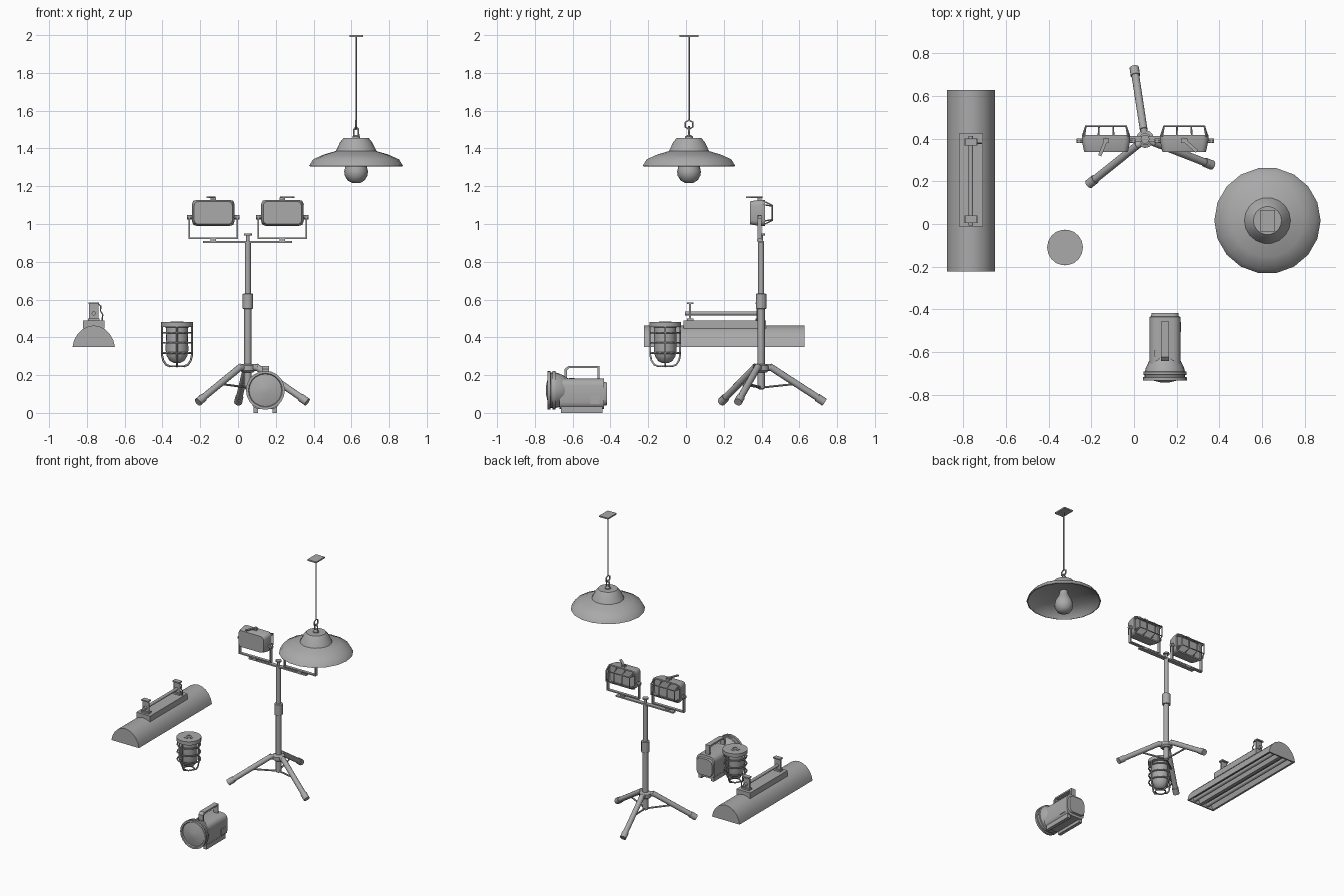
import bpy, bmesh
from math import sin, cos, pi, radians
from mathutils import Vector, Matrix

ALONG_Y = Matrix.Rotation(-pi / 2, 4, 'X')      # local z -> +y
GREY = bpy.data.materials.new("mid_grey")
GREY.diffuse_color = (0.4, 0.4, 0.4, 1)


def activate(ob):
    bpy.ops.object.select_all(action='DESELECT')
    ob.select_set(True)
    bpy.context.view_layer.objects.active = ob


def finish(name, bm, smooth=False):
    bmesh.ops.recalc_face_normals(bm, faces=bm.faces)
    me = bpy.data.meshes.new(name)
    bm.to_mesh(me)
    bm.free()
    me.materials.append(GREY)
    ob = bpy.data.objects.new(name, me)
    bpy.context.collection.objects.link(ob)
    if smooth:
        activate(ob)
        bpy.ops.object.shade_smooth_by_angle(angle=radians(38))
    return ob


def loft(name, sections, mat=Matrix(), smooth=False):
    bm = bmesh.new()
    rows = [[bm.verts.new(mat @ Vector(p)) for p in s] for s in sections]
    n = len(rows[0])
    for a, b in zip(rows, rows[1:]):
        for i in range(n):
            j = (i + 1) % n
            bm.faces.new((a[i], a[j], b[j], b[i]))
    bm.faces.new(rows[0])
    bm.faces.new(rows[-1])
    return finish(name, bm, smooth)


def lathe(name, profile, loc, n=16, rot=Matrix()):
    secs = [[(r * cos(2 * pi * i / n), r * sin(2 * pi * i / n), z) for i in range(n)] for r, z in profile]
    return loft(name, secs, Matrix.Translation(loc) @ rot, True)


def rod(name, a, b, r, n=12):
    a, b = Vector(a), Vector(b)
    rot = (b - a).to_track_quat('Z', 'Y').to_matrix().to_4x4()
    return lathe(name, [(r, 0), (r, (b - a).length)], a, n, rot)


def rrect(w, h, c, z, k=3):
    # rounded rectangle section
    pts = []
    for q, (sx, sy) in enumerate([(1, 1), (-1, 1), (-1, -1), (1, -1)]):
        for i in range(k + 1):
            t = (q + i / k) * pi / 2
            pts.append((sx * (w / 2 - c) + c * cos(t), sy * (h / 2 - c) + c * sin(t), z))
    return pts


def box(name, size, loc, rot=Matrix()):
    bm = bmesh.new()
    bmesh.ops.create_cube(bm, size=1, matrix=Matrix.Translation(loc) @ rot @ Matrix.Diagonal((*size, 1)))
    return finish(name, bm)


def wire(name, pts, r, cyclic=False):
    cu = bpy.data.curves.new(name, 'CURVE')
    cu.dimensions, cu.bevel_depth, cu.bevel_resolution, cu.use_fill_caps = '3D', r, 1, True
    cu.materials.append(GREY)
    sp = cu.splines.new('POLY')
    sp.points.add(len(pts) - 1)
    for p, co in zip(sp.points, pts):
        p.co = (*co, 1)
    sp.use_cyclic_u = cyclic
    ob = bpy.data.objects.new(name, cu)
    bpy.context.collection.objects.link(ob)
    activate(ob)
    bpy.ops.object.convert(target='MESH')


# ---- Pendant lamp ----
px, py = 0.625, 0.016
lathe("pendant_shade", [(0.012, 1.456), (0.066, 1.456), (0.085, 1.433), (0.108, 1.386), (0.17, 1.368),
                        (0.228, 1.342), (0.249, 1.307), (0.242, 1.305), (0.222, 1.333), (0.165, 1.358),
                        (0.102, 1.377), (0.03, 1.38)], (px, py, 0), 18)
lathe("pendant_bulb", [(0.02, 1.217), (0.045, 1.23), (0.06, 1.256), (0.063, 1.278), (0.056, 1.308),
                       (0.036, 1.345), (0.028, 1.365), (0.028, 1.39)], (px, py, 0), 16)
lathe("pendant_cap", [(0.02, 1.453), (0.02, 1.464), (0.01, 1.47)], (px, py, 0), 12)
wire("pendant_loop", [(px + s * 0.012, py, z) for s, z in
                      [(-1, 1.465), (-1, 1.5), (0, 1.515), (1, 1.5), (1, 1.465)]], 0.005)
wire("pendant_link", [(px, py + 0.024 * sin(i * pi / 3), 1.526 + 0.024 * cos(i * pi / 3))
                      for i in range(6)], 0.005, True)
rod("pendant_cord", (px, py, 1.548), (px, py, 1.992), 0.004, 8)
box("ceiling_plate", (0.072, 0.1, 0.01), (px, py, 1.995))

# ---- Tripod work light ----
tx, ty = 0.052, 0.398
lathe("tripod_pole", [(0.012, 0.125), (0.019, 0.13), (0.019, 0.55), (0.028, 0.552), (0.028, 0.63),
                      (0.016, 0.632), (0.016, 0.902)], (tx, ty, 0), 12)
lathe("tripod_hub", [(0.03, 0.215), (0.042, 0.225), (0.042, 0.25), (0.025, 0.258)], (tx, ty, 0), 12)
lathe("top_knob", [(0.009, 0.9), (0.009, 0.938), (0.021, 0.94), (0.021, 0.95)], (tx, ty, 0), 10)
box("crossbar", (0.47, 0.03, 0.01), (tx - 0.001, ty, 0.905))
for ang in (98.7, 218.7, 338.7):
    d = Vector((cos(radians(ang)), sin(radians(ang)), 0))
    at = lambda r, z: Vector((tx, ty, z)) + d * r
    rod("tripod_leg", at(0.045, 0.246), at(0.315, 0.073), 0.018)
    rod("tripod_foot", at(0.3, 0.082), at(0.338, 0.057), 0.022)
    rod("leg_hinge", at(0.02, 0.24), at(0.06, 0.24), 0.018)
    rod("leg_brace", at(0.01, 0.135), at(0.19, 0.154), 0.006, 6)

lz = 1.059
for side in (-1, 1):
    cx = tx + side * 0.183
    loft("work_lamp_body", [rrect(0.202, 0.12, 0.022, 0.338), rrect(0.208, 0.124, 0.024, 0.345),
                            rrect(0.226, 0.138, 0.027, 0.39), rrect(0.226, 0.138, 0.027, 0.417),
                            rrect(0.206, 0.118, 0.02, 0.417), rrect(0.202, 0.114, 0.02, 0.407)],
         Matrix.Translation((cx, 0, lz)) @ ALONG_Y, True)
    # wire guard over the glass
    for x in (-0.095, -0.033, 0.033, 0.095):
        wire("guard_upright", [(cx + x * (1.08 if y < 0.44 else 1), y, lz + z) for y, z in
                               [(0.41, 0.062), (0.457, 0.04), (0.457, -0.04), (0.41, -0.062)]], 0.004)
    for z in (-0.036, 0.036):
        wire("guard_rail", [(cx - 0.11, 0.41, lz + z * 1.2), (cx - 0.095, 0.457, lz + z),
                            (cx + 0.095, 0.457, lz + z), (cx + 0.11, 0.41, lz + z * 1.2)], 0.004)
    # yoke, side knobs and mount
    box("yoke_base", (0.262, 0.022, 0.008), (cx, 0.39, 0.924))
    box("yoke_mount", (0.03, 0.03, 0.014), (cx, 0.392, 0.914))
    for s in (-1, 1):
        box("yoke_arm", (0.008, 0.022, 0.125), (cx + s * 0.127, 0.39, 0.984))
        rod("yoke_knob", (cx + s * 0.108, 0.39, 1.036), (cx + s * 0.139, 0.39, 1.036), 0.011, 8)
    # angled handle on top
    turn = Matrix.Rotation(radians(-22 if side < 0 else 48), 4, 'Z')
    pivot = Vector((cx, 0.393, 1.139))
    box("handle_post", (0.03, 0.022, 0.016), (cx, 0.39, 1.132))
    box("handle_bar", (0.016, 0.088, 0.008), pivot + turn @ Vector((0, -0.035, 0.002)), turn)

# ---- Lantern torch ----
fx, fz = 0.145, 0.12
T = Matrix.Translation((fx, 0, 0.101)) @ ALONG_Y
loft("torch_body", [rrect(0.145, 0.16, 0.035, -0.67), rrect(0.145, 0.16, 0.035, -0.435),
                    rrect(0.13, 0.125, 0.03, -0.433), rrect(0.126, 0.12, 0.03, -0.418)], T, True)
lathe("torch_head", [(0.06, -0.62), (0.076, -0.645), (0.09, -0.675), (0.094, -0.69), (0.101, -0.692),
                     (0.101, -0.706), (0.095, -0.708), (0.095, -0.716), (0.103, -0.718), (0.103, -0.734),
                     (0.09, -0.734), (0.086, -0.726), (0.02, -0.742)], (fx, 0, fz), 20, ALONG_Y)
rim = [(-0.642, 0.17), (-0.642, 0.232), (-0.624, 0.248), (-0.457, 0.248), (-0.457, 0.17)]
inner = [(-0.468, 0.17), (-0.468, 0.237), (-0.619, 0.237), (-0.631, 0.226), (-0.631, 0.17)]
loft("torch_handle", [[(fx + s * 0.018, y, z) for y, z in rim + inner] for s in (-1, 1)])
for s in (-1, 1):
    box("torch_foot", (0.024, 0.22, 0.035), (fx + s * 0.05, -0.552, 0.0175))
box("torch_socket", (0.01, 0.048, 0.048), (fx + 0.069, -0.482, 0.07))
box("torch_switch", (0.012, 0.03, 0.014), (fx - 0.042, -0.605, 0.179))

# ---- Hanging tube fixture ----
sx, y0, y1 = -0.764, -0.222, 0.628
half = [(0.112, 0.35), (0.104, 0.385), (0.085, 0.418), (0.06, 0.443), (0.03, 0.458)]
outer = half + [(0, 0.463)] + [(-x, z) for x, z in half[::-1]]
trough = [(-0.1, 0.352), (-0.085, 0.392), (-0.025, 0.392), (-0.012, 0.356)]
trough += [(-x, z) for x, z in trough[::-1]]
loft("fixture_shell", [[(sx + x, y, z) for x, z in outer + trough] for y in (y0, y1)], Matrix(), True)
for a, b in ((y0, y0 + 0.01), (y1 - 0.01, y1)):
    loft("fixture_end", [[(sx + x, y, z) for x, z in outer] for y in (a, b)])
for s in (-1, 1):
    rod("light_tube", (sx + s * 0.055, y0 + 0.01, 0.371), (sx + s * 0.055, y1 - 0.01, 0.371), 0.014)
box("fixture_housing", (0.112, 0.436, 0.042), (sx, 0.206, 0.469))
for y in (0.022, 0.384):
    box("hanger_base", (0.062, 0.034, 0.012), (sx, y, 0.495))
    box("hanger_plate", (0.05, 0.01, 0.085), (sx, y, 0.535))
    box("hanger_top", (0.056, 0.034, 0.009), (sx, y, 0.58))
rod("hanger_rod", (sx, -0.006, 0.527), (sx, 0.412, 0.527), 0.011)
wire("hanger_cable", [(sx + x, 0.378, z) for x, z in
                      [(0.022, 0.578), (0.038, 0.565), (0.036, 0.54), (0.048, 0.52), (0.044, 0.488)]], 0.004)

# ---- Caged bulkhead lamp ----
cx, cy = -0.323, -0.11
lathe("cage_cap", [(0.05, 0.453), (0.084, 0.454), (0.084, 0.48), (0.034, 0.48), (0.034, 0.483),
                   (0.016, 0.483), (0.016, 0.478)], (cx, cy, 0), 18)
lathe("cage_glass", [(0.058, 0.456), (0.06, 0.33), (0.054, 0.3), (0.038, 0.275), (0.015, 0.263)], (cx, cy, 0), 16)
for z in (0.425, 0.371, 0.317):
    wire("cage_ring", [(cx + 0.078 * cos(i * pi / 8), cy + 0.078 * sin(i * pi / 8), z)
                       for i in range(16)], 0.005, True)
wire("cage_bottom_ring", [(cx + 0.035 * cos(i * pi / 6), cy + 0.035 * sin(i * pi / 6), 0.246)
                          for i in range(12)], 0.005, True)
for k in range(4):
    c, s = cos(k * pi / 2), sin(k * pi / 2)
    wire("cage_bar", [(cx + r * c, cy + r * s, z) for r, z in
                      [(0.079, 0.456), (0.079, 0.305), (0.073, 0.278), (0.058, 0.255), (0.035, 0.246)]], 0.0055)
